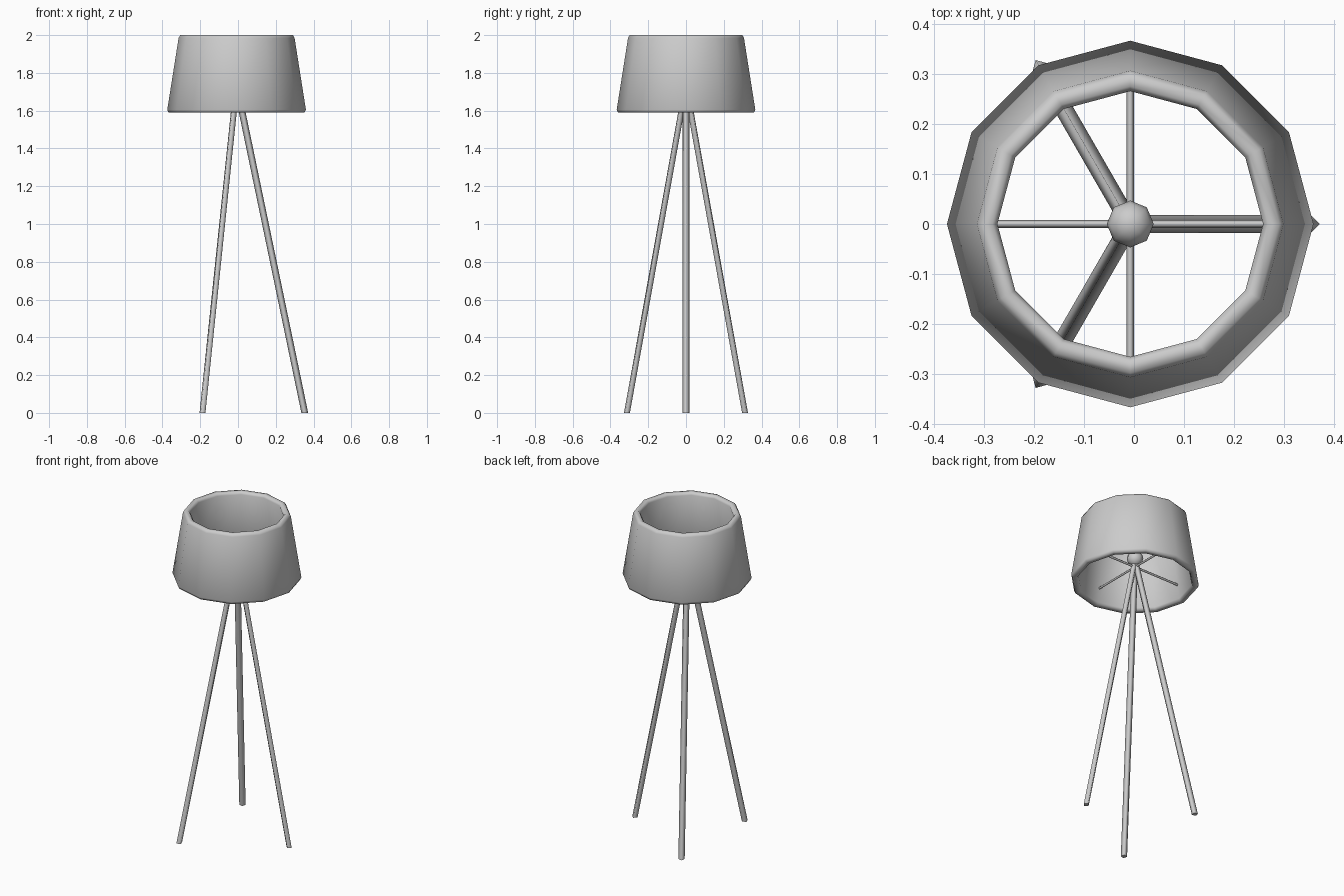
import bpy, bmesh
from math import cos, sin, pi, radians
from mathutils import Vector

if "Cube" in bpy.data.objects:
    bpy.data.objects.remove(bpy.data.objects["Cube"], do_unlink=True)

CENTRE_X = -0.0075

grey = bpy.data.materials.new("light_grey")
grey.use_nodes = True
colour = (0.6, 0.6, 0.6, 1)
grey.diffuse_color = colour
grey.node_tree.nodes["Principled BSDF"].inputs["Base Color"].default_value = colour


def finish(name, bm):
    bmesh.ops.recalc_face_normals(bm, faces=bm.faces)
    mesh = bpy.data.meshes.new(name)
    bm.to_mesh(mesh)
    bm.free()
    mesh.materials.append(grey)
    mesh.shade_smooth()
    obj = bpy.data.objects.new(name, mesh)
    obj.location.x = CENTRE_X
    bpy.context.collection.objects.link(obj)
    return obj


def square_rod(name, start, end, radius, level_ends=False):
    """Four-sided rod with one corner edge facing up and outward."""
    start, end = Vector(start), Vector(end)
    axis = (end - start).normalized()
    side = axis.cross(Vector((0, 0, 1))).normalized()
    out = side.cross(axis)
    if level_ends:
        out = side.cross(Vector((0, 0, 1)))
    bm = bmesh.new()
    rings = []
    for p in (start, end):
        rings.append([bm.verts.new(p + radius * (cos(a) * side + sin(a) * out))
                      for a in (0, pi / 2, pi, 3 * pi / 2)])
    for i in range(4):
        j = (i + 1) % 4
        bm.faces.new((rings[0][i], rings[0][j], rings[1][j], rings[1][i]))
    caps = [bm.faces.new(r) for r in rings]
    bmesh.ops.split_edges(bm, edges=caps[0].edges[:] + caps[1].edges[:])
    return finish(name, bm)


# Shade: closed wall profile turned into twelve sides
profile = [(0.36, 1.59), (0.367, 1.605), (0.307, 1.985), (0.298, 2.0),
           (0.276, 2.0), (0.266, 1.985), (0.326, 1.605), (0.334, 1.59)]
SIDES = 12
bm = bmesh.new()
rings = []
for k in range(SIDES):
    a = 2 * pi * k / SIDES
    rings.append([bm.verts.new((r * cos(a), r * sin(a), z)) for r, z in profile])
for k in range(SIDES):
    here, there = rings[k], rings[(k + 1) % SIDES]
    for i in range(len(profile)):
        j = (i + 1) % len(profile)
        bm.faces.new((here[i], there[i], there[j], here[j]))
finish("shade", bm)

# Tripod legs, meeting under the bulb
for name, deg in (("left_leg", 0), ("back_leg", 120), ("front_leg", 240)):
    d = Vector((cos(radians(deg)), sin(radians(deg)), 0))
    square_rod(name, d * 0.361, d * 0.004 + Vector((0, 0, 1.715)), 0.018, True)

# Four spokes holding the shade
for name, deg in (("left", 0), ("back", 90), ("right", 180), ("front", 270)):
    d = Vector((cos(radians(deg)), sin(radians(deg)), 0))
    up = Vector((0, 0, 1.69))
    square_rod(name + "_spoke", up, up + d * 0.32, 0.008)

# Bulb
bm = bmesh.new()
bmesh.ops.create_uvsphere(bm, u_segments=8, v_segments=6, radius=0.047)
bulb = finish("bulb", bm)
bulb.location.z = 1.745
